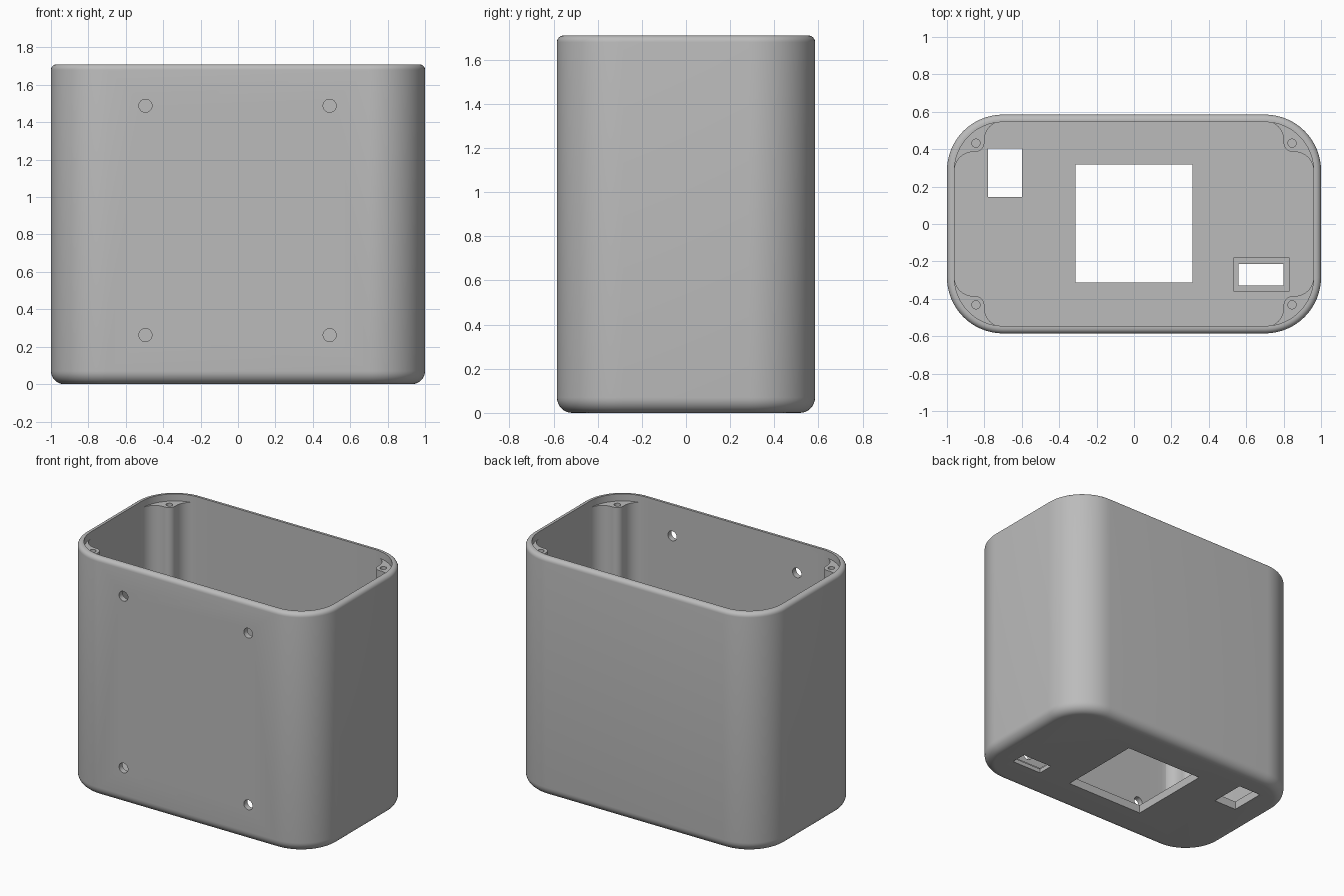
import bpy, bmesh
from math import sin, cos, pi, radians

if "Cube" in bpy.data.objects:
    bpy.data.objects.remove(bpy.data.objects["Cube"])

HEIGHT, FLOOR, WALL = 1.71, 0.06, 0.04
CX, CY, R = 0.70, 0.285, 0.30          # corner arc centre and outer radius
FOOT, LIP = 0.07, 0.03                 # outer fillets, bottom and top
BOSS_TOP = 1.66

grey = bpy.data.materials.new("light grey plastic")
grey.use_nodes = True
grey.diffuse_color = (0.5, 0.5, 0.5, 1)
grey.node_tree.nodes["Principled BSDF"].inputs["Base Color"].default_value = (0.5, 0.5, 0.5, 1)


def arc(cx, cy, r, a0, a1, n=16):
    angles = [radians(a0 + (a1 - a0) * i / n) for i in range(n + 1)]
    return [(cx + r * cos(a), cy + r * sin(a)) for a in angles]


def loft(name, rings):
    """Skin a stack of (outline, z) rings and cap both ends."""
    bm = bmesh.new()
    loops = [[bm.verts.new((x, y, z)) for x, y in pts] for pts, z in rings]
    for a, b in zip(loops, loops[1:]):
        for i in range(len(a)):
            j = (i + 1) % len(a)
            bm.faces.new((a[i], a[j], b[j], b[i]))
    bm.faces.new(loops[0][::-1])
    bm.faces.new(loops[-1])
    bmesh.ops.recalc_face_normals(bm, faces=bm.faces)
    mesh = bpy.data.meshes.new(name)
    bm.to_mesh(mesh)
    bm.free()
    mesh.materials.append(grey)
    obj = bpy.data.objects.new(name, mesh)
    bpy.context.collection.objects.link(obj)
    return obj


def select(obj):
    bpy.ops.object.select_all(action="DESELECT")
    obj.select_set(True)
    bpy.context.view_layer.objects.active = obj


def cut(obj, cutter):
    cutter.hide_render = True
    mod = obj.modifiers.new("cut", "BOOLEAN")
    mod.operation, mod.solver, mod.object = "DIFFERENCE", "EXACT", cutter
    select(obj)
    bpy.ops.object.modifier_apply(modifier=mod.name)
    bpy.data.objects.remove(cutter)


def box_cutter(x0, x1, y0, y1, z0, z1):
    outline = [(x0, y0), (x1, y0), (x1, y1), (x0, y1)]
    return loft("cutter", [(outline, z0), (outline, z1)])


def smooth(obj):
    select(obj)
    bpy.ops.object.shade_smooth_by_angle(angle=radians(30))


def outline(inset):
    r = R - inset
    return (arc(CX, CY, r, 0, 90) + arc(-CX, CY, r, 90, 180)
            + arc(-CX, -CY, r, 180, 270) + arc(CX, -CY, r, 270, 360))


# Open case: outer skin with rounded foot and lip, then the inner wall and floor
rings = []
for i in range(9):
    a = i / 8 * pi / 2
    rings.append((outline(FOOT * (1 - sin(a))), FOOT * (1 - cos(a))))
for i in range(7):
    a = i / 6 * pi / 2
    rings.append((outline(LIP * (1 - cos(a))), HEIGHT - LIP * (1 - sin(a))))
rings += [(outline(WALL), HEIGHT), (outline(WALL), FLOOR)]
case = loft("case", rings)

# Floor openings: display window, switch slot, socket slot with inner recess
cut(case, box_cutter(-0.312, 0.312, -0.312, 0.318, -0.1, 0.2))
cut(case, box_cutter(-0.78, -0.60, 0.145, 0.405, -0.1, 0.2))
cut(case, box_cutter(0.56, 0.80, -0.33, -0.215, -0.1, 0.2))
cut(case, box_cutter(0.535, 0.83, -0.36, -0.18, FLOOR / 2, 0.2))

# Four mounting holes through the front wall
for x in (-0.495, 0.49):
    for z in (0.262, 1.488):
        drill = loft("cutter", [(arc(0, 0, 0.035, 0, 345, 23), -0.1),
                                (arc(0, 0, 0.035, 0, 345, 23), 0.1)])
        drill.rotation_euler.x = pi / 2
        drill.location = (x, -0.565, z)
        bpy.context.view_layer.update()
        cut(case, drill)
smooth(case)

# Corner screw bosses, blended into the walls, each with a blind pilot hole
profile = (arc(CX, 0.45, 0.10, 90, 0, 12) + arc(0.85, 0.435, 0.05, 180, 270, 12)
           + arc(0.86, CY, 0.10, 90, 0, 12) + arc(CX, CY, R - WALL / 2, 0, 90))
for side, sx in (("left", 1), ("right", -1)):
    for end, sy in (("front", -1), ("back", 1)):
        pts = [(x * sx, y * sy) for x, y in profile]
        boss = loft(f"{end}_{side}_screw_boss", [(pts, FLOOR / 2), (pts, BOSS_TOP)])
        pilot = arc(0.845 * sx, 0.432 * sy, 0.022, 0, 345, 23)
        cut(boss, loft("cutter", [(pilot, BOSS_TOP - 0.3), (pilot, BOSS_TOP + 0.1)]))
        smooth(boss)
